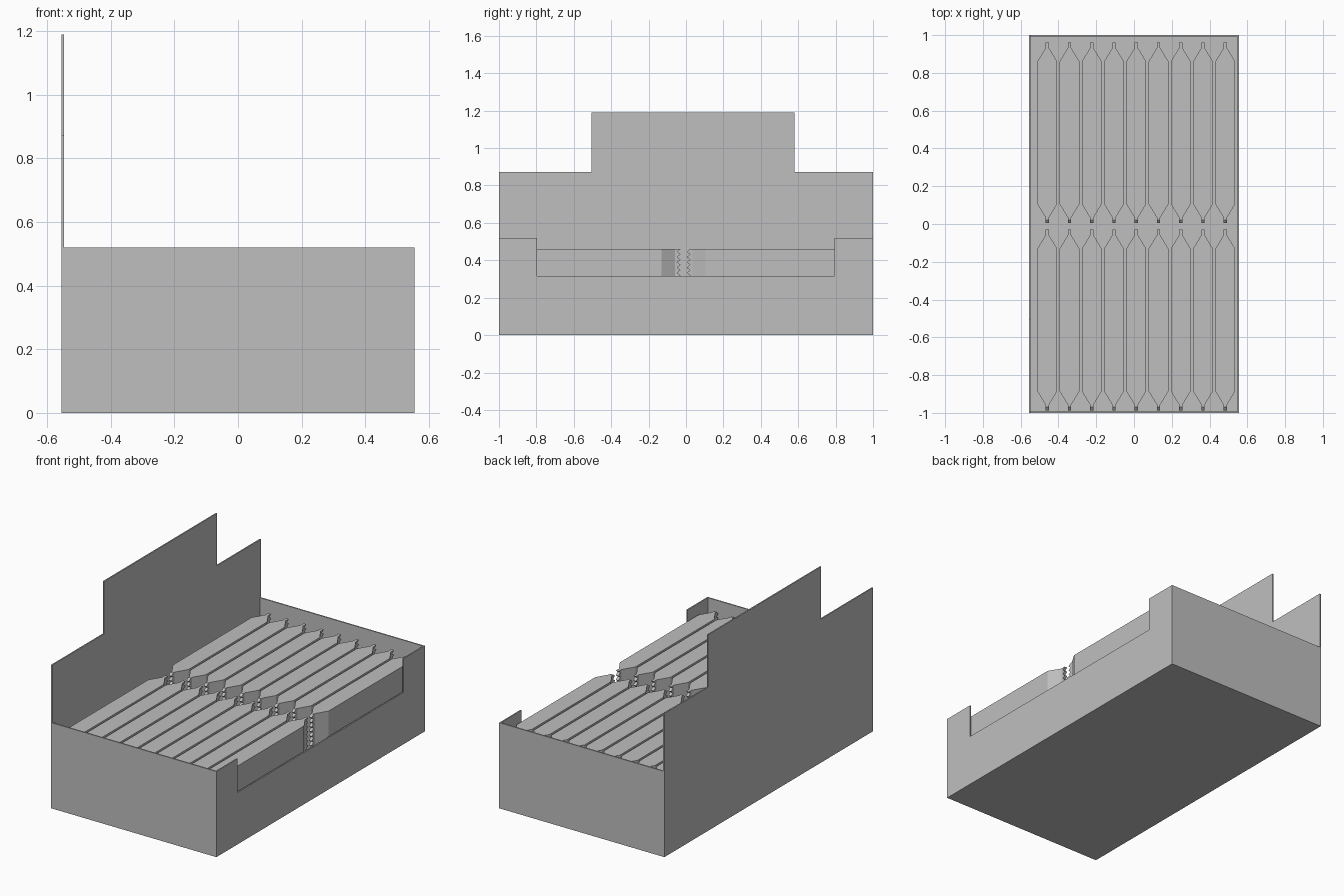
import bpy
import bmesh

cube = bpy.data.objects.get("Cube")
if cube:
    bpy.data.objects.remove(cube, do_unlink=True)

# One plain grey for everything
grey = bpy.data.materials.new("light grey")
grey.use_nodes = True
colour = (0.52, 0.52, 0.52, 1)
grey.diffuse_color = colour
grey.node_tree.nodes["Principled BSDF"].inputs["Base Color"].default_value = colour

HALF_X, HALF_Y, HEIGHT, THICK = 0.555, 1.0, 0.52, 0.008


def finish_mesh(name, bm):
    bmesh.ops.recalc_face_normals(bm, faces=bm.faces)
    mesh = bpy.data.meshes.new(name)
    bm.to_mesh(mesh)
    bm.free()
    mesh.materials.append(grey)
    return mesh


def add_object(name, mesh, location=(0, 0, 0)):
    obj = bpy.data.objects.new(name, mesh)
    obj.location = location
    bpy.context.collection.objects.link(obj)
    return obj


def loft(name, rings):
    """Closed solid through a stack of equal-length outlines."""
    bm = bmesh.new()
    loops = [[bm.verts.new(p) for p in ring] for ring in rings]
    for a, b in zip(loops, loops[1:]):
        for i in range(len(a)):
            j = (i + 1) % len(a)
            bm.faces.new((a[i], a[j], b[j], b[i]))
    bm.faces.new(loops[0])
    bm.faces.new(loops[-1])
    return finish_mesh(name, bm)


def side_panel(name, outline, x):
    rings = [[(px, y, z) for y, z in outline] for px in (x, x + THICK)]
    add_object(name, loft(name, rings))


def block(name, x, y, z):
    rings = [[(x[0], y[0], h), (x[1], y[0], h), (x[1], y[1], h), (x[0], y[1], h)]
             for h in z]
    add_object(name, loft(name, rings))


# Tray: floor, end walls, stepped display wall and cut-away wall
inner = HALF_X - THICK
block("tray_floor", (-inner, inner), (THICK - HALF_Y, HALF_Y - THICK), (0, THICK))
block("front_wall", (-inner, inner), (-HALF_Y, THICK - HALF_Y), (0, HEIGHT))
block("back_wall", (-inner, inner), (HALF_Y - THICK, HALF_Y), (0, HEIGHT))
side_panel("display_wall",
           [(-1, 0), (1, 0), (1, 0.872), (0.58, 0.872), (0.58, 1.19),
            (-0.505, 1.19), (-0.505, 0.872), (-1, 0.872)], -HALF_X)
side_panel("cutaway_wall",
           [(-1, 0), (1, 0), (1, HEIGHT), (0.795, HEIGHT), (0.795, 0.315),
            (-0.797, 0.315), (-0.797, HEIGHT), (-1, HEIGHT)], inner)

# Packet: flat-topped pouch with narrow seals whose ends zigzag down the height
TEETH, TOP, TOOTH = 16, 0.46, 0.009
WIDE, SEAL = 0.052, 0.009
rings = []
for level in range(2 * TEETH + 1):
    z = THICK + (TOP - THICK) * level / (2 * TEETH)
    shift = TOOTH if level % 2 == 0 else -TOOTH
    right = [(SEAL, -0.47 + shift), (SEAL, -0.449), (WIDE, -0.378),
             (WIDE, 0.378), (SEAL, 0.449), (SEAL, 0.47 + shift)]
    outline = right + [(-x, y) for x, y in reversed(right)]
    rings.append([(x, y, z) for x, y in outline])
packet = loft("packet", rings)

# Two rows of nine packets
for row, y in (("front", -0.508), ("back", 0.483)):
    for i in range(9):
        add_object(f"{row}_packet_{i + 1}", packet, (0.012 + 0.1178 * (i - 4), y, 0))
